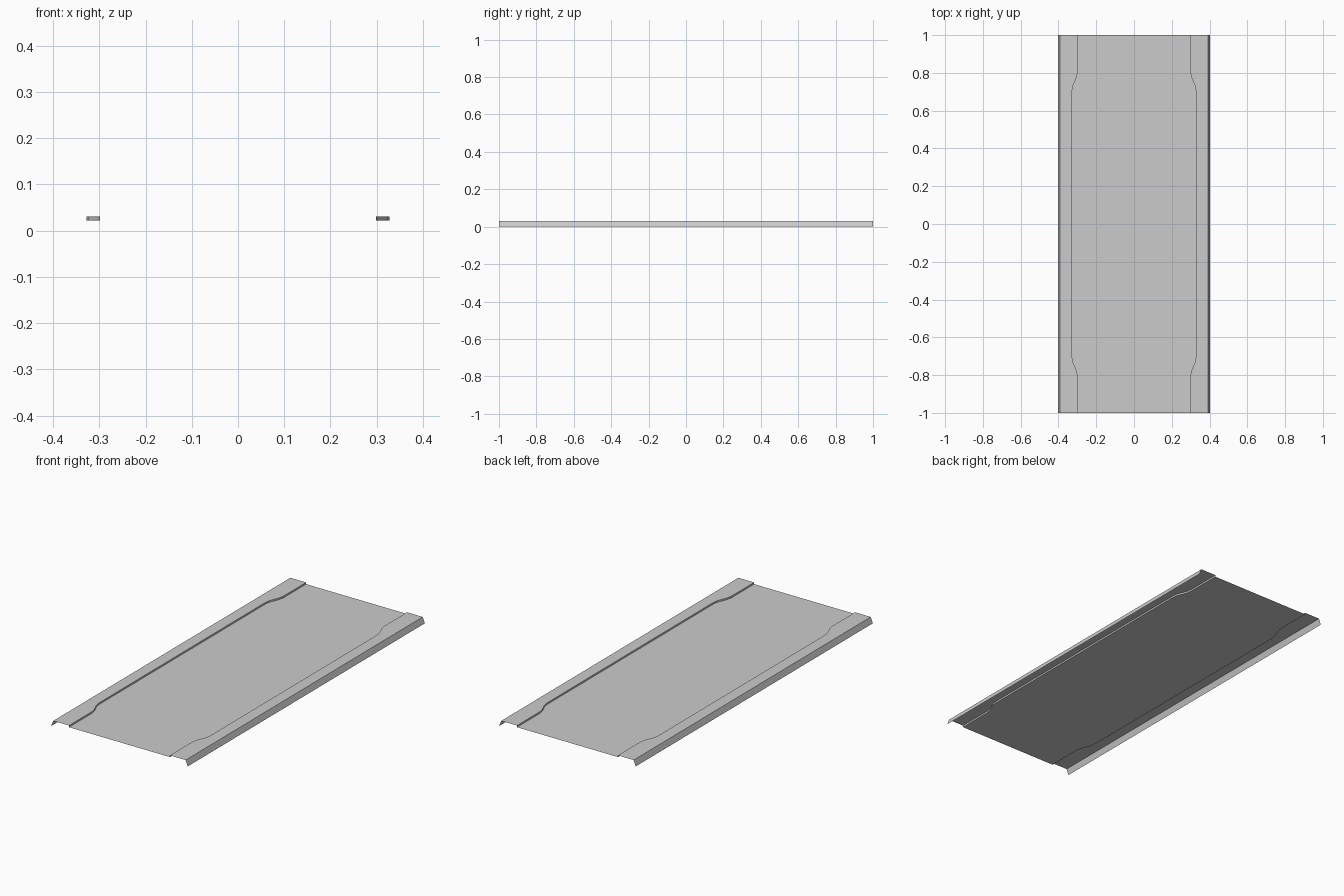
import bpy, bmesh
from math import radians

if "Cube" in bpy.data.objects:
    bpy.data.objects.remove(bpy.data.objects["Cube"])

# Sheet heights and edges
DECK_Z, TOP_Z = 0.022, 0.031
TOP_X, FOOT_X = 0.391, 0.403

# (y, half width of the recess) along the sheet
half = [(0.70, 0.328), (0.73, 0.324), (0.755, 0.313), (0.78, 0.303), (0.81, 0.298), (1.0, 0.298)]
path = [(-y, w) for y, w in reversed(half)] + half


def loft(name, section):
    """Join the cross-sections along y into an open sheet."""
    bm = bmesh.new()
    rows = [[bm.verts.new((x, y, z)) for x, z in section(w)] for y, w in path]
    for a, b in zip(rows, rows[1:]):
        for j in range(len(a) - 1):
            bm.faces.new((a[j], a[j + 1], b[j + 1], b[j]))
    # Merge coplanar strips into clean flat faces
    bmesh.ops.dissolve_limit(bm, angle_limit=radians(0.5), verts=bm.verts[:], edges=bm.edges[:])
    mesh = bpy.data.meshes.new(name)
    bm.to_mesh(mesh)
    bm.free()
    obj = bpy.data.objects.new(name, mesh)
    bpy.context.collection.objects.link(obj)
    return obj


# Recessed centre panel
loft("centre_panel", lambda w: [(-w, DECK_Z), (w, DECK_Z)])

# Raised rail: step, flat top and sloping outer flange, mirrored to the other side
rail = loft("side_rails", lambda w: [(w, DECK_Z), (w, TOP_Z), (TOP_X, TOP_Z), (FOOT_X, 0)])
rail.modifiers.new("mirror", "MIRROR").use_axis[0] = True
